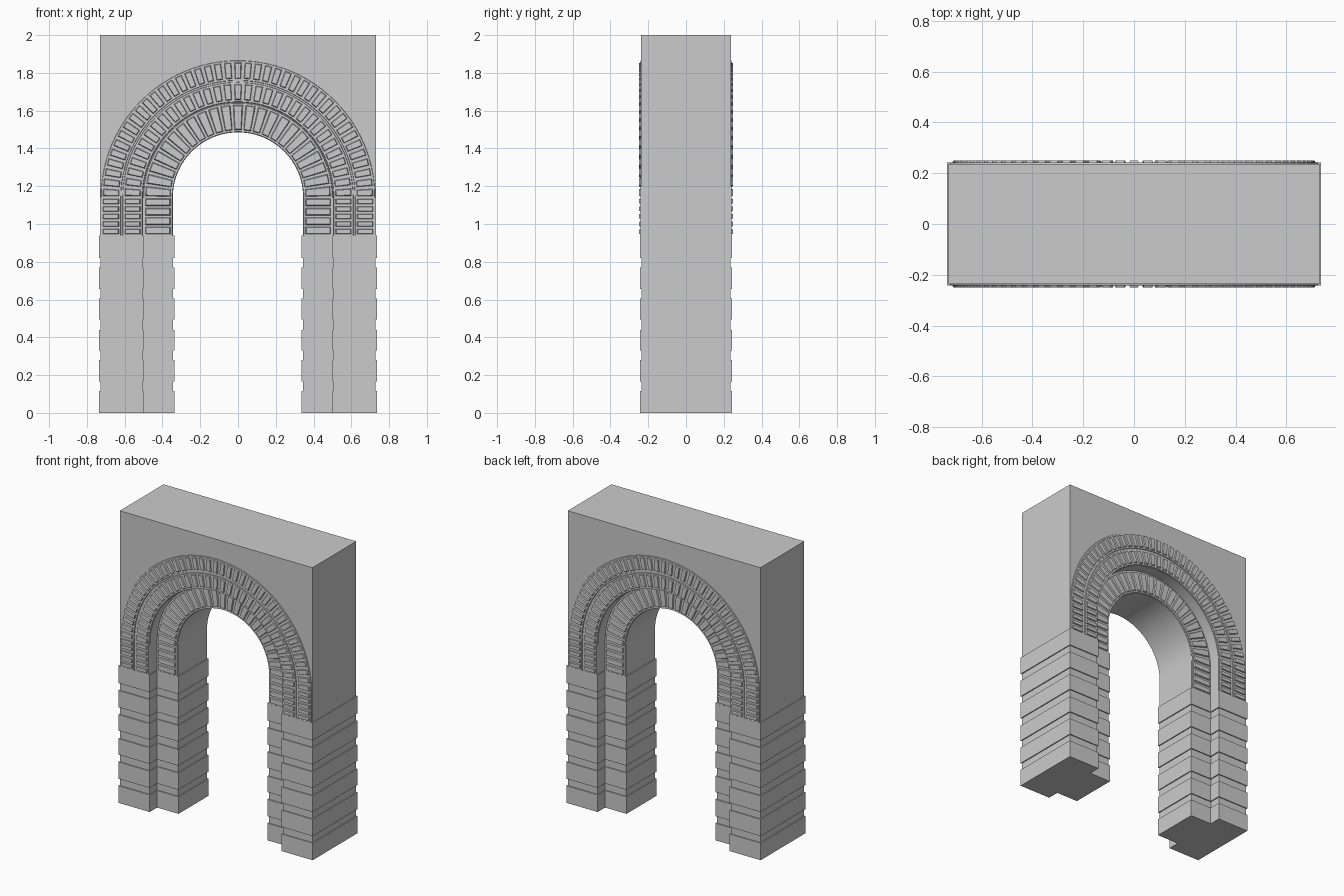
import bpy, bmesh
from math import pi, sin, cos

if "Cube" in bpy.data.objects:
    bpy.data.objects.remove(bpy.data.objects["Cube"])

CZ, Z0 = 1.14, 0.94          # arch centre height and springing line


def finish(name, bm, smooth=False):
    bmesh.ops.recalc_face_normals(bm, faces=bm.faces)
    me = bpy.data.meshes.new(name)
    bm.to_mesh(me)
    bm.free()
    ob = bpy.data.objects.new(name, me)
    bpy.context.collection.objects.link(ob)
    if smooth:
        bpy.ops.object.select_all(action='DESELECT')
        ob.select_set(True)
        bpy.context.view_layer.objects.active = ob
        bpy.ops.object.shade_smooth_by_angle(angle=0.5)
    return ob


def loft(bm, a, b):
    """Closed solid between two matching outlines."""
    va, vb = [bm.verts.new(p) for p in a], [bm.verts.new(p) for p in b]
    bm.faces.new(va)
    bm.faces.new(vb)
    n = len(va)
    for i in range(n):
        bm.faces.new((va[i], va[(i + 1) % n], vb[(i + 1) % n], vb[i]))


def box(bm, x0, x1, y, z0, z1):
    foot = [(x0, -y), (x1, -y), (x1, y), (x0, y)]
    loft(bm, [(*p, z0) for p in foot], [(*p, z1) for p in foot])


def u_curve(r, n=48):
    """Stilted arch from right foot to left foot as (x, z)."""
    arc = [(r * cos(pi * i / n), CZ + r * sin(pi * i / n)) for i in range(n + 1)]
    return [(r, Z0)] + arc + [(-r, Z0)]


def slab(bm, outline, y0, y1):
    loft(bm, [(x, y0, z) for x, z in outline], [(x, y1, z) for x, z in outline])


# wall with the wide outer opening
bm = bmesh.new()
slab(bm, [(-.73, Z0), (-.73, 2), (.73, 2), (.73, Z0)] + u_curve(.503), -.237, .237)
finish("wall", bm, True)

# recessed inner arch
bm = bmesh.new()
slab(bm, u_curve(.51)[::-1] + u_curve(.345), -.157, .157)
finish("inner_arch", bm, True)


def arch_ring(name, r0, r1, y, n_arc, n_leg, fill, margin):
    """Raised bands on both faces carrying bevelled bricks."""
    bm = bmesh.new()
    for s in (-1, 1):
        e = .003
        base = u_curve(r1)[::-1] + u_curve(r0)
        top = u_curve(r1 - e)[::-1] + u_curve(r0 + e)
        loft(bm, [(x, s * (y - .004), z) for x, z in base],
             [(x, s * (y + .005), z) for x, z in top])
    finish(name + "_band", bm, True)

    bm = bmesh.new()

    def brick(s, place, w):
        def quad(k, m, yy):
            return [(place(r, t)[0], s * yy, place(r, t)[1]) for r, t in
                    ((r0 + m, -k), (r1 - m, -k), (r1 - m, k), (r0 + m, k))]
        loft(bm, quad(w, margin, y + .004), quad(w * .8, margin + .004, y + .013))

    for s in (-1, 1):
        step = pi / n_arc
        for i in range(n_arc):
            a = (i + .5) * step
            brick(s, lambda r, t: (r * cos(a + t), CZ + r * sin(a + t)), step * fill / 2)
        h = (CZ - Z0) / n_leg
        for i in range(n_leg):
            z = Z0 + (i + .5) * h
            for side in (-1, 1):
                brick(s, lambda r, t: (side * r, z + t), h * fill / 2)
    finish(name + "_bricks", bm)


arch_ring("outer_ring", .618, .727, .237, 41, 5, .68, .012)
arch_ring("middle_ring", .505, .612, .237, 33, 5, .68, .012)
arch_ring("inner_ring", .346, .502, .157, 23, 4, .78, .012)

# piers: tall protruding courses alternating with thin recessed ones
levels = [0, .117, .165, .28, .33, .44, .495, .605, .655, .77, .82, Z0]
for side, label in ((-1, "left"), (1, "right")):
    outer, inner = bmesh.new(), bmesh.new()
    for i, (z0, z1) in enumerate(zip(levels, levels[1:])):
        p = .006 if i % 2 == 0 else -.001
        xs = sorted((side * (.505 - p), side * (.73 + p)))
        box(outer, *xs, .237 + p, z0, z1)
        xs = sorted((side * (.343 - p), side * .53))
        box(inner, *xs, .157 + p, z0, z1)
    finish(label + "_outer_pier", outer)
    finish(label + "_inner_pier", inner)
